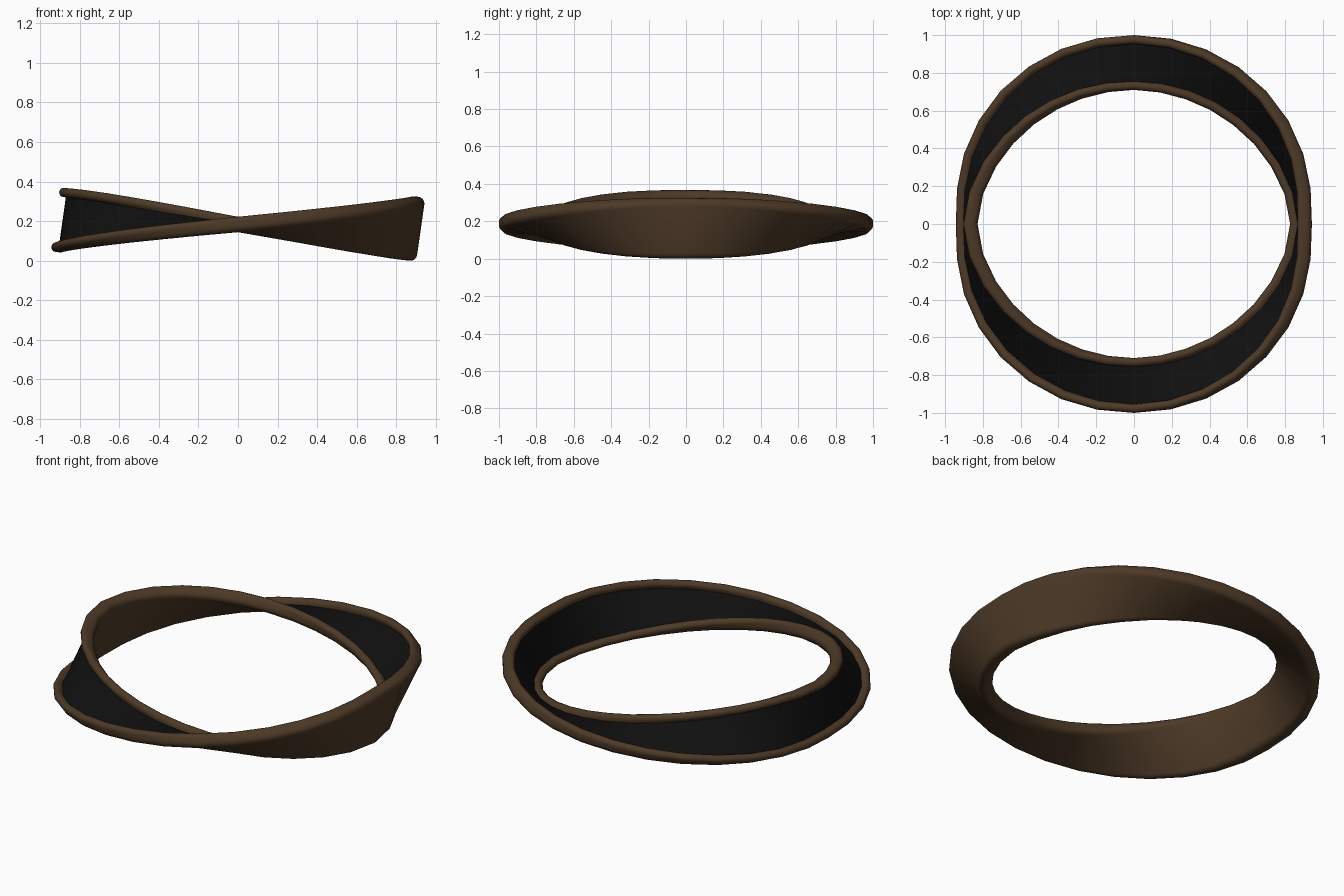
import bpy, bmesh, math

if "Cube" in bpy.data.objects:
    bpy.data.objects.remove(bpy.data.objects["Cube"])

SEGMENTS = 32
HALF_T = 0.039      # half thickness of the channel section
RAIL = 0.046        # width of each rounded rail
FLOOR = 0.002       # level of the recessed dark strip


def material(name, rgb):
    m = bpy.data.materials.new(name)
    m.diffuse_color = (*rgb, 1.0)
    m.use_nodes = True
    m.node_tree.nodes["Principled BSDF"].inputs["Base Color"].default_value = m.diffuse_color
    return m


def arc(cu, cv, ru, rv, a0, a1, n):
    """Points of an elliptical arc, angles in degrees."""
    return [(cu + ru * math.cos(math.radians(a0 + (a1 - a0) * i / n)),
             cv + rv * math.sin(math.radians(a0 + (a1 - a0) * i / n)))
            for i in range(n + 1)]


def section(h):
    """Channel profile: recessed floor, rounded rails, rounded back."""
    r = RAIL / 2
    half = [(h - RAIL, FLOOR)]                                   # floor edge
    half += arc(h - r, HALF_T - r, r, r, 180, 0, 8)              # rail top
    half += arc(h - 0.034, -HALF_T + 0.034, 0.034, 0.034, 0, -90, 5)  # back corner
    return half + [(-u, v) for u, v in reversed(half)]


# Sweep the section round the ring while it tilts from inward to outward
bm = bmesh.new()
rings = []
for i in range(SEGMENTS):
    t = 2 * math.pi * i / SEGMENTS
    c = math.cos(t)
    tilt = math.asin(0.99 * c)
    radius = 0.855 + 0.03 * c * c
    height = 0.191 - 0.021 * c
    ring = []
    for u, v in section(0.145 + 0.018 * c * c):
        out = radius + u * math.cos(tilt) - v * math.sin(tilt)
        z = height + u * math.sin(tilt) + v * math.cos(tilt)
        ring.append(bm.verts.new((out * c, out * math.sin(t), z)))
    rings.append(ring)

count = len(rings[0])
for i, ring in enumerate(rings):
    nxt = rings[(i + 1) % SEGMENTS]
    for j in range(count):
        k = (j + 1) % count
        face = bm.faces.new((ring[j], nxt[j], nxt[k], ring[k]))
        # the strip between the two rails is dark
        face.material_index = 1 if j == count - 1 else 0
bmesh.ops.recalc_face_normals(bm, faces=bm.faces)

# Stand the band on the ground
low = min(v.co.z for v in bm.verts)
bmesh.ops.translate(bm, verts=bm.verts, vec=(0, 0, -low))

mesh = bpy.data.meshes.new("twisted_band")
bm.to_mesh(mesh)
bm.free()
mesh.materials.append(material("dark brown", (0.075, 0.042, 0.02)))
mesh.materials.append(material("black", (0.005, 0.005, 0.005)))
band = bpy.data.objects.new("twisted_band", mesh)
bpy.context.collection.objects.link(band)
bpy.context.view_layer.objects.active = band
band.select_set(True)
bpy.ops.object.shade_smooth_by_angle(angle=math.radians(40))
